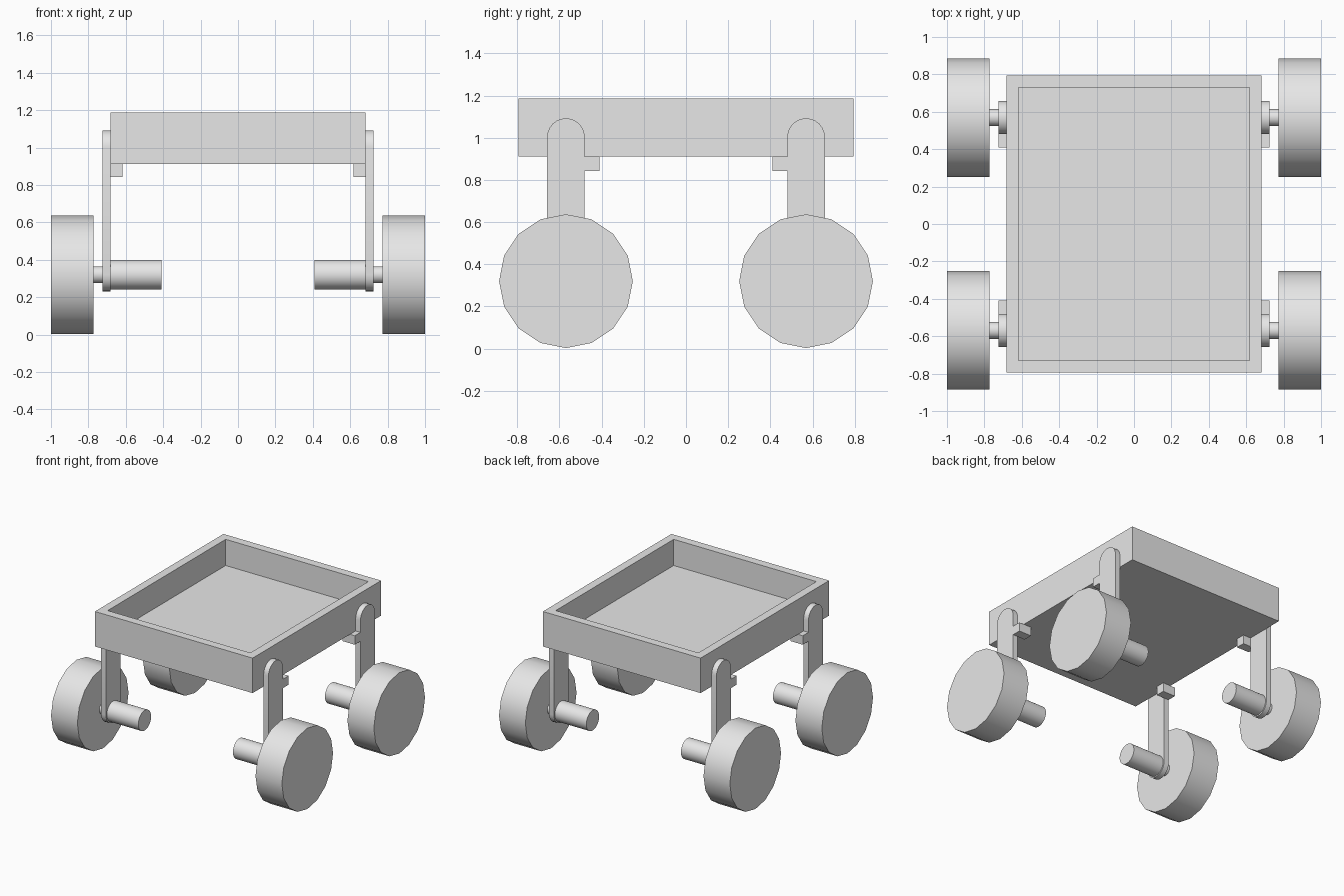
import bpy, bmesh, math
from mathutils import Matrix, Vector

cube = bpy.data.objects.get("Cube")
if cube:
    bpy.data.objects.remove(cube, do_unlink=True)

grey = bpy.data.materials.new("light_grey")
grey.use_nodes = True
grey.diffuse_color = (0.8, 0.8, 0.8, 1)
grey.node_tree.nodes["Principled BSDF"].inputs["Base Color"].default_value = (0.8, 0.8, 0.8, 1)

AXLE_Y, AXLE_Z = 0.569, 0.32


def finish(bm, name, smooth=False):
    bmesh.ops.recalc_face_normals(bm, faces=bm.faces)
    mesh = bpy.data.meshes.new(name)
    bm.to_mesh(mesh)
    bm.free()
    mesh.materials.append(grey)
    obj = bpy.data.objects.new(name, mesh)
    bpy.context.collection.objects.link(obj)
    if smooth:
        bpy.ops.object.select_all(action='DESELECT')
        obj.select_set(True)
        bpy.context.view_layer.objects.active = obj
        bpy.ops.object.shade_smooth_by_angle(angle=math.radians(30))
    return obj


def box(bm, lo, hi):
    lo, hi = Vector(lo), Vector(hi)
    m = Matrix.Translation((lo + hi) / 2) @ Matrix.Diagonal((*(hi - lo), 1))
    bmesh.ops.create_cube(bm, size=1, matrix=m)


def x_cylinder(name, x0, x1, y, radius, sides):
    """Cylinder along x at axle height."""
    bm = bmesh.new()
    m = Matrix.Translation(((x0 + x1) / 2, y, AXLE_Z)) @ Matrix.Rotation(math.pi / 2, 4, 'Y')
    bmesh.ops.create_cone(bm, cap_ends=True, segments=sides, radius1=radius,
                          radius2=radius, depth=abs(x1 - x0), matrix=m)
    return finish(bm, name, True)


def leg_plate(name, x0, x1, y, z0, z1, radius, steps=12):
    """Upright strip with both ends rounded."""
    bm = bmesh.new()
    ring = []
    for centre, start in ((z1, 0), (z0, math.pi)):
        for i in range(steps + 1):
            a = start + math.pi * i / steps
            ring.append(bm.verts.new((x0, y + radius * math.cos(a), centre + radius * math.sin(a))))
    face = bm.faces.new(ring)
    ext = bmesh.ops.extrude_face_region(bm, geom=[face])
    moved = [v for v in ext["geom"] if isinstance(v, bmesh.types.BMVert)]
    bmesh.ops.translate(bm, verts=moved, vec=(x1 - x0, 0, 0))
    return finish(bm, name, True)


# Open tray: inset the top face and push it down to make the floor
bm = bmesh.new()
box(bm, (-0.683, -0.795, 0.912), (0.683, 0.795, 1.186))
top = max(bm.faces, key=lambda f: f.calc_center_median().z)
bmesh.ops.inset_region(bm, faces=[top], thickness=0.065, use_even_offset=True)
ext = bmesh.ops.extrude_face_region(bm, geom=[top])
floor = [v for v in ext["geom"] if isinstance(v, bmesh.types.BMVert)]
bmesh.ops.translate(bm, verts=floor, vec=(0, 0, -0.205))
if top.is_valid:
    bmesh.ops.delete(bm, geom=[top], context='FACES_ONLY')
finish(bm, "tray")

# Four wheel units
for sx, side in ((1, "left"), (-1, "right")):
    for sy, end in ((-1, "front"), (1, "back")):
        tag = f"{end}_{side}"
        y = sy * AXLE_Y
        x_cylinder(f"wheel_{tag}", sx * 0.772, sx * 1.0, y, 0.317, 16)
        x_cylinder(f"axle_{tag}", sx * 0.70, sx * 0.78, y, 0.045, 32)
        x_cylinder(f"motor_{tag}", sx * 0.41, sx * 0.684, y, 0.079, 32)
        leg_plate(f"leg_{tag}", sx * 0.683, sx * 0.725, y, AXLE_Z, 1.003, 0.089)
        # Small ledge beside the leg that carries the tray
        bm = bmesh.new()
        xs, ys = sorted((sx * 0.617, sx * 0.725)), sorted((sy * 0.41, sy * 0.481))
        box(bm, (xs[0], ys[0], 0.842), (xs[1], ys[1], 0.912))
        finish(bm, f"ledge_{tag}")
